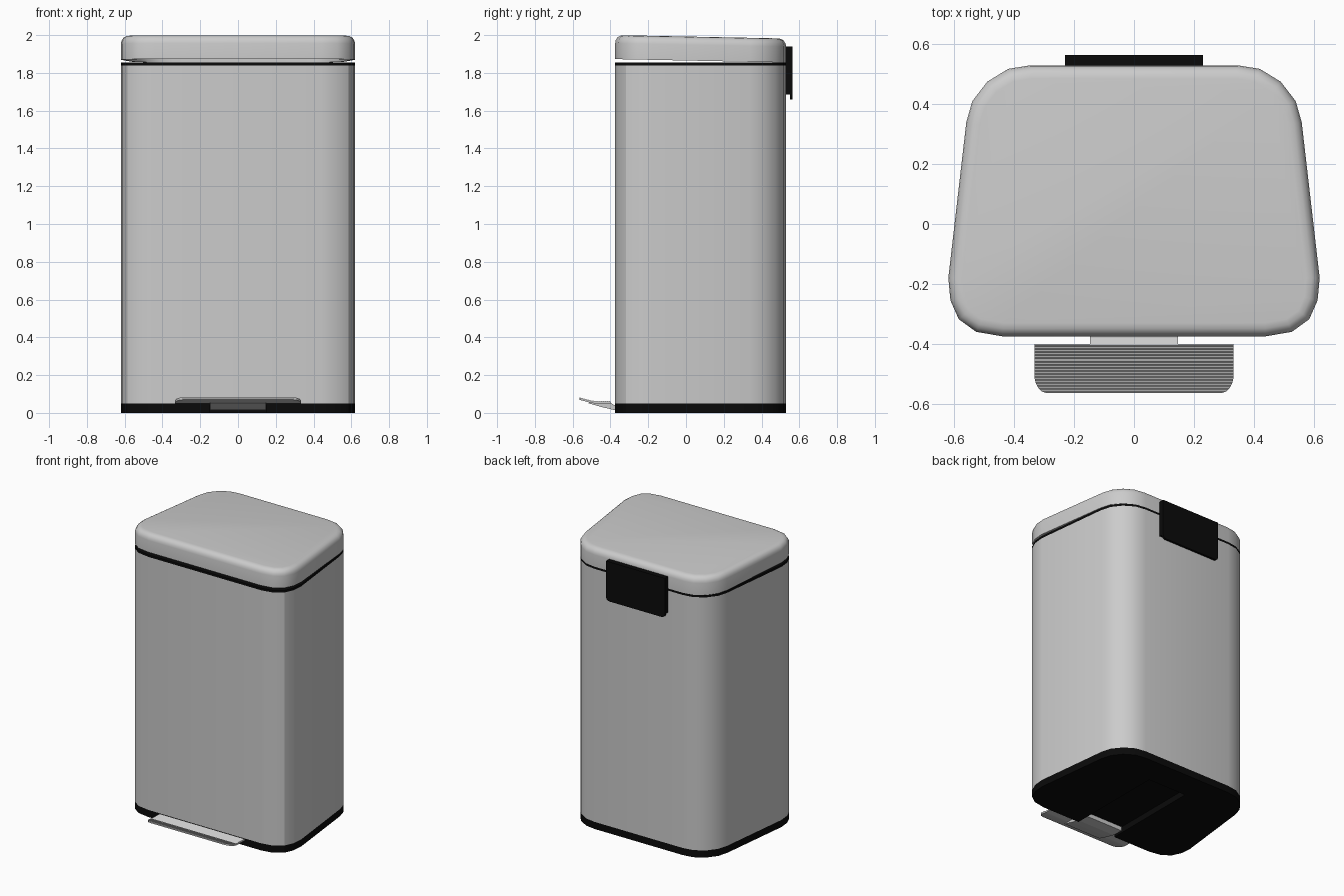
import bpy, bmesh, math
from mathutils import Vector

if "Cube" in bpy.data.objects:
    bpy.data.objects.remove(bpy.data.objects["Cube"])

black = bpy.data.materials.new("black_plastic")
black.diffuse_color = (0.003, 0.003, 0.003, 1)
black.use_nodes = True
black.node_tree.nodes["Principled BSDF"].inputs["Base Color"].default_value = black.diffuse_color

# Right half of the rounded trapezoid footprint, front to back
HALF = [(0.44, -0.375), (0.527, -0.36), (0.585, -0.318), (0.613, -0.255), (0.62, -0.18),
        (0.56, 0.34), (0.54, 0.41), (0.49, 0.475), (0.42, 0.518), (0.345, 0.53)]
OUTLINE = [Vector(p) for p in HALF] + [Vector((-x, y)) for x, y in reversed(HALF)]


def inset(d):
    """Footprint moved inward by d."""
    pts, n = [], len(OUTLINE)
    for i, p in enumerate(OUTLINE):
        a = (p - OUTLINE[i - 1]).normalized()
        b = (OUTLINE[(i + 1) % n] - p).normalized()
        t = (a + b).normalized()
        pts.append(p + Vector((-t.y, t.x)) * d / max(a.dot(t), 0.5))
    return pts


def loft(name, rings, closed=False, mat=None):
    """Join rings of 3D points; cap both ends, or join last ring to first."""
    bm = bmesh.new()
    rows = [[bm.verts.new(p) for p in r] for r in rings]
    n = len(rows[0])
    pairs = list(zip(rows, rows[1:]))
    if closed:
        pairs.append((rows[-1], rows[0]))
    else:
        bm.faces.new(rows[0])
        bm.faces.new(rows[-1])
    for a, b in pairs:
        for i in range(n):
            j = (i + 1) % n
            bm.faces.new((a[i], a[j], b[j], b[i]))
    bmesh.ops.recalc_face_normals(bm, faces=bm.faces)
    me = bpy.data.meshes.new(name)
    bm.to_mesh(me)
    bm.free()
    ob = bpy.data.objects.new(name, me)
    bpy.context.collection.objects.link(ob)
    if mat:
        me.materials.append(mat)
    return ob


def smooth(ob, deg=30):
    bpy.ops.object.select_all(action='DESELECT')
    ob.select_set(True)
    bpy.context.view_layer.objects.active = ob
    bpy.ops.object.shade_smooth_by_angle(angle=math.radians(deg))


def layers(profile, slope=0.0):
    """Footprint rings from (inset, height) pairs, dropping to the back by slope."""
    return [[(p.x, p.y, z - slope * (p.y + 0.375)) for p in inset(d)] for d, z in profile]


def box(name, x0, x1, y0, y1, z0, z1, mat=None):
    ring = [(x0, y0), (x1, y0), (x1, y1), (x0, y1)]
    return loft(name, [[(x, y, z) for x, y in ring] for z in (z0, z1)], mat=mat)


# Open-topped metal body
body = loft("body", layers([(0, 0.05), (0, 1.84), (0.012, 1.84), (0.012, 0.05)]), True)
smooth(body)

# Black rim around the opening
rim = loft("top_rim", layers([(0, 1.84), (0, 1.855), (0.04, 1.855), (0.04, 1.84)]), True, black)
smooth(rim)

# Black base with a recess for the pedal arm
base = loft("base", layers([(0, 0), (0, 0.05)]), mat=black)
cutter = box("recess_cutter", -0.15, 0.15, -0.45, 0.33, -0.02, 0.042)
cutter.hide_render = True
cutter.hide_set(True)
cut = base.modifiers.new("recess", 'BOOLEAN')
cut.operation = 'DIFFERENCE'
cut.object = cutter
smooth(base)

# Hollow lid, slightly lower at the back
lid = loft("lid", layers([(0.015, 1.975), (0.015, 1.873), (0, 1.873), (0, 1.957), (0.003, 1.973),
                          (0.012, 1.988), (0.026, 1.997), (0.045, 2.0)], 0.02))
smooth(lid, 35)

# Hinge cover on the back: plate with two side cheeks and a top web
plate = box("hinge_plate", -0.23, 0.23, 0.55, 0.565, 1.66, 1.94, black)
bm = bmesh.new()
bm.from_mesh(plate.data)
low = [e for e in bm.edges if abs(e.verts[0].co.y - e.verts[1].co.y) > 0.01
       and e.verts[0].co.z < 1.7]
bmesh.ops.bevel(bm, geom=low, offset=0.025, segments=4, affect='EDGES', profile=0.5)
bm.to_mesh(plate.data)
bm.free()
for side, s in (("left", -1), ("right", 1)):
    xs = sorted((s * 0.21, s * 0.23))
    box(f"hinge_cheek_{side}", *xs, 0.53, 0.551, 1.685, 1.94, black)
box("hinge_web", -0.21, 0.21, 0.528, 0.551, 1.85, 1.94, black)

# Ribbed foot pedal, curling up to the front with rounded front corners
N = 32
rings = []
for i in range(N + 1):
    y = -0.40 - 0.165 * i / N
    t = max(0.0, (-0.48 - y) / 0.085)
    z = 0.05 + 0.02 * t ** 1.3
    c = max(0.0, (-0.50 - y) / 0.065)
    w = 0.29 + 0.043 * math.sqrt(max(0.0, 1 - c * c))
    top = z + 0.009 + (0.005 if i % 2 else 0)
    rings.append([(-w, y, z), (w, y, z), (w, y, top), (-w, y, top)])
loft("pedal", rings)

# Pedal arm reaching under the body
ARM = [(-0.30, 0.012), (-0.38, 0.015), (-0.45, 0.032), (-0.52, 0.052),
       (-0.50, 0.058), (-0.40, 0.054), (-0.38, 0.041), (-0.30, 0.041)]
loft("pedal_arm", [[(x, y, z) for y, z in ARM] for x in (-0.147, 0.147)])
